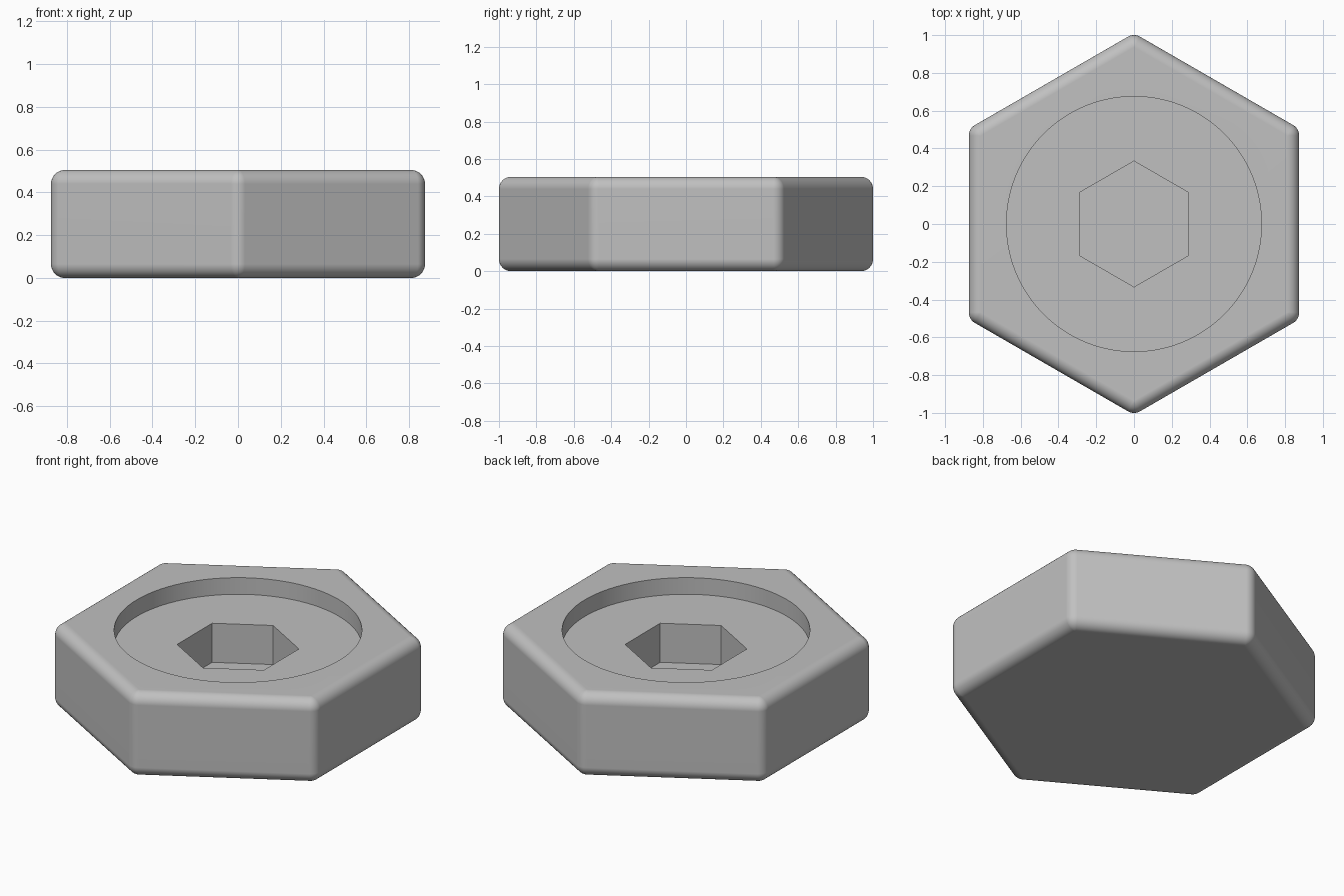
import bpy, bmesh, math
from mathutils import Vector

if "Cube" in bpy.data.objects:
    bpy.data.objects.remove(bpy.data.objects["Cube"])

HEIGHT = 0.505      # overall height
FILLET = 0.065      # edge rounding radius
CORE_R = 0.935      # corner radius of the hexagon through the fillet centres
RECESS_R, RECESS_DEPTH = 0.675, 0.10
SOCKET_R, SOCKET_DEPTH = 0.333, 0.235

grey = bpy.data.materials.new("plain_grey")
grey.diffuse_color = (0.53, 0.53, 0.53, 1)
grey.use_nodes = True
grey.node_tree.nodes["Principled BSDF"].inputs["Base Color"].default_value = grey.diffuse_color


def make_object(name, bm):
    bmesh.ops.recalc_face_normals(bm, faces=bm.faces[:])
    mesh = bpy.data.meshes.new(name)
    bm.to_mesh(mesh)
    bm.free()
    mesh.materials.append(grey)
    obj = bpy.data.objects.new(name, mesh)
    bpy.context.collection.objects.link(obj)
    return obj


def outline(fillet, z, arc_steps=8):
    """Hexagon with its corners rounded by the given radius."""
    points = []
    for k in range(6):
        mid = math.radians(90 + 60 * k)
        centre = Vector((math.cos(mid), math.sin(mid), 0)) * CORE_R
        for i in range(arc_steps + 1):
            a = mid + math.radians(-30 + 60 * i / arc_steps)
            points.append(centre + Vector((math.cos(a) * fillet, math.sin(a) * fillet, z)))
    return points


def rounded_hexagon(name, steps=8):
    """Loft rounded outlines from the bottom edge to the top edge."""
    levels = []
    for base, start in ((FILLET, -90), (HEIGHT - FILLET, 0)):
        for i in range(steps + 1):
            a = math.radians(start + 90 * i / steps)
            levels.append((FILLET * math.cos(a), base + FILLET * math.sin(a)))
    bm = bmesh.new()
    rings = [[bm.verts.new(p) for p in outline(f, z)] for f, z in levels]
    for low, high in zip(rings, rings[1:]):
        for i in range(len(low)):
            j = (i + 1) % len(low)
            bm.faces.new((low[i], low[j], high[j], high[i]))
    bm.faces.new(rings[0][::-1])
    bm.faces.new(rings[-1])
    bmesh.ops.remove_doubles(bm, verts=bm.verts[:], dist=1e-5)
    return make_object(name, bm)


def prism(name, sides, radius, bottom, top):
    bm = bmesh.new()
    angles = [math.pi / 2 + math.tau * i / sides for i in range(sides)]
    base = bm.faces.new([bm.verts.new((radius * math.cos(a), radius * math.sin(a), bottom))
                         for a in angles])
    new = bmesh.ops.extrude_face_region(bm, geom=[base], use_keep_orig=True)["geom"]
    bmesh.ops.translate(bm, vec=(0, 0, top - bottom),
                        verts=[v for v in new if isinstance(v, bmesh.types.BMVert)])
    return make_object(name, bm)


# Hexagonal body with filleted edges
body = rounded_hexagon("hex_head")

# Round recess, then the hexagonal socket in its floor
floor = HEIGHT - RECESS_DEPTH
cutters = [prism("recess_cutter", 128, RECESS_R, floor, HEIGHT + 0.2),
           prism("socket_cutter", 6, SOCKET_R, floor - SOCKET_DEPTH, HEIGHT + 0.1)]
for cutter in cutters:
    cutter.hide_render = True
    cut = body.modifiers.new(cutter.name, 'BOOLEAN')
    cut.operation = 'DIFFERENCE'
    cut.solver = 'EXACT'
    cut.object = cutter

# Apply the cuts and remove the cutters
bpy.context.view_layer.update()
cut_mesh = bpy.data.meshes.new_from_object(
    body.evaluated_get(bpy.context.evaluated_depsgraph_get()))
body.modifiers.clear()
body.data = cut_mesh
for cutter in cutters:
    bpy.data.objects.remove(cutter)

# Smooth fillets and recess wall, crisp rims and socket
body.data.shade_smooth()
body.data.set_sharp_from_angle(angle=math.radians(30))
weighted = body.modifiers.new("even_shading", 'WEIGHTED_NORMAL')
weighted.keep_sharp = True
